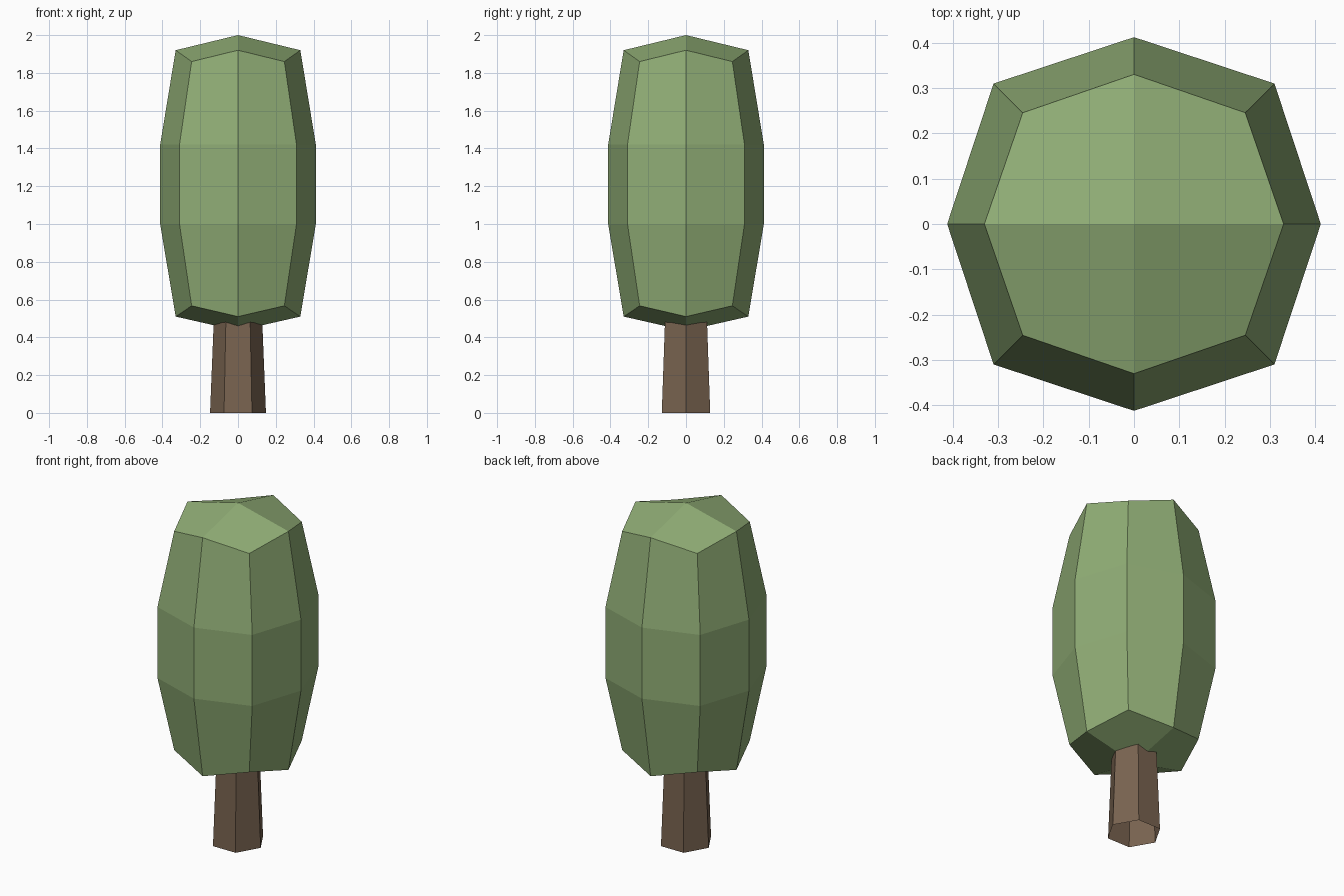
import bpy
import bmesh
from math import cos, sin, pi

if "Cube" in bpy.data.objects:
    bpy.data.objects.remove(bpy.data.objects["Cube"])


def material(name, rgb):
    m = bpy.data.materials.new(name)
    m.diffuse_color = (*rgb, 1)
    m.use_nodes = True
    m.node_tree.nodes["Principled BSDF"].inputs["Base Color"].default_value = m.diffuse_color
    return m


def ring(bm, n, even, odd):
    """Ring of n vertices alternating between two (radius, z) pairs."""
    pts = []
    for i in range(n):
        r, z = odd if i % 2 else even
        a = 2 * pi * i / n
        pts.append(bm.verts.new((r * cos(a), r * sin(a), z)))
    return pts


def bridge(bm, rings):
    for lo, hi in zip(rings, rings[1:]):
        for i in range(len(lo)):
            j = (i + 1) % len(lo)
            bm.faces.new((lo[i], lo[j], hi[j], hi[i]))


def cap(bm, r, z):
    """Four quads meeting at a raised centre point."""
    c = bm.verts.new((0, 0, z))
    for i in range(0, 8, 2):
        bm.faces.new((c, r[i], r[i + 1], r[(i + 2) % 8]))


def finish(bm, name, mat):
    bmesh.ops.recalc_face_normals(bm, faces=bm.faces)
    me = bpy.data.meshes.new(name)
    bm.to_mesh(me)
    bm.free()
    me.materials.append(mat)
    bpy.context.collection.objects.link(bpy.data.objects.new(name, me))


# Crown: stretched, rounded cube with eight sides
bm = bmesh.new()
rings = [ring(bm, 8, e, o) for e, o in (
    ((0.33, 0.51), (0.347, 0.567)),
    ((0.412, 1.0), (0.438, 1.0)),
    ((0.412, 1.42), (0.438, 1.42)),
    ((0.33, 1.92), (0.347, 1.86)),
)]
bridge(bm, rings)
cap(bm, rings[0], 0.435)
cap(bm, rings[-1], 2.0)
finish(bm, "crown", material("leaf_green", (0.28, 0.42, 0.18)))

# Trunk: open tapered hexagonal tube
bm = bmesh.new()
bridge(bm, [ring(bm, 6, p, p) for p in ((0.148, 0.0), (0.127, 0.52))])
finish(bm, "trunk", material("bark_brown", (0.19, 0.125, 0.08)))
